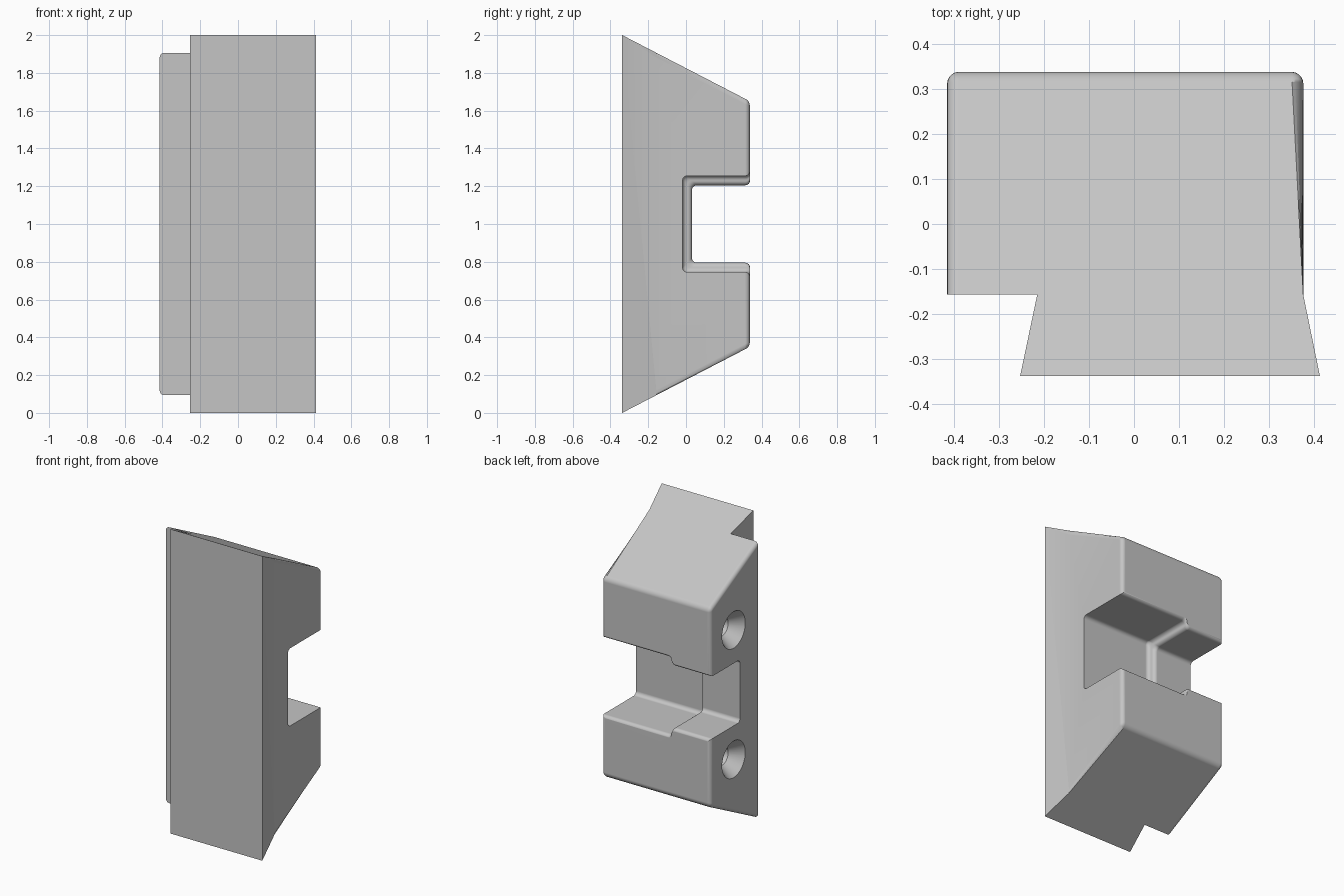
import bpy
import bmesh
from math import sin, cos, pi

cube = bpy.data.objects.get("Cube")
if cube:
    bpy.data.objects.remove(cube, do_unlink=True)

FRONT, STEP, BACK = -0.338, -0.157, 0.338
LEFT, RIGHT = 0.376, -0.415
SLOPE = 0.35 / (BACK - FRONT)
ROUND = 0.025

grey = bpy.data.materials.new("plain_grey")
grey.use_nodes = True
grey.diffuse_color = (0.56, 0.56, 0.56, 1)
grey.node_tree.nodes["Principled BSDF"].inputs["Base Color"].default_value = (0.56, 0.56, 0.56, 1)


def loft(name, sections, bevel_rule=None):
    """Skin a list of matching closed sections and cap both ends."""
    bm = bmesh.new()
    rings = [[bm.verts.new(p) for p in s] for s in sections]
    n = len(rings[0])
    for a, b in zip(rings, rings[1:]):
        for i in range(n):
            j = (i + 1) % n
            bm.faces.new((a[i], a[j], b[j], b[i]))
    bm.faces.new(rings[0])
    bm.faces.new(rings[-1])
    bmesh.ops.recalc_face_normals(bm, faces=bm.faces)
    if bevel_rule:
        edges = [e for e in bm.edges if bevel_rule(e)]
        bmesh.ops.bevel(bm, geom=edges, offset=ROUND, offset_type='OFFSET',
                        segments=5, profile=0.5, affect='EDGES')
    mesh = bpy.data.meshes.new(name)
    bm.to_mesh(mesh)
    bm.free()
    mesh.materials.append(grey)
    obj = bpy.data.objects.new(name, mesh)
    bpy.context.collection.objects.link(obj)
    return obj


def arc(cy, cz, r, start, end, steps=6):
    angles = [start + (end - start) * i / steps for i in range(steps + 1)]
    return [(cy + r * cos(a), cz + r * sin(a)) for a in angles]


# Body: plan outline with a flared front, sloped at both ends, rounded at the back
outline = [(-0.253, FRONT), (0.413, FRONT), (LEFT, STEP), (LEFT, BACK),
           (RIGHT, BACK), (RIGHT, STEP), (-0.215, STEP)]
body = loft("block_body",
            [[(x, y, (y - FRONT) * SLOPE) for x, y in outline],
             [(x, y, 2 - (y - FRONT) * SLOPE) for x, y in outline]],
            lambda e: max(v.co.y for v in e.verts) > 0.3)


# Notch: rounded slot open to the back, widening through a soft step
def notch_section(x, grow):
    h, floor, r = 0.205 + grow, 0.032 - grow, ROUND
    half = [(0.5, h + r)]
    half += arc(BACK - r + 0.001, h + r, r, 0, -pi / 2)
    half += arc(floor + r, h - r, r, pi / 2, pi)
    full = half + [(y, -z) for y, z in reversed(half)]
    return [(x, y, 1 + z) for y, z in full]


step_x, step_r = -0.13, 0.025
soft = [pi / 2 * i / 6 for i in range(7)]
stations = [(-0.6, 0)]
stations += [(step_x - step_r + step_r * sin(a), step_r * (1 - cos(a))) for a in soft]
stations += [(step_x + step_r * (1 - cos(a)), step_r * (1 + sin(a))) for a in soft[1:]]
stations += [(0.6, 2 * step_r)]
cutters = [loft("notch_cutter", [notch_section(x, g) for x, g in stations])]

# Countersunk blind holes on the right side
for z in (0.575, 1.425):
    rings = [(-0.55, 0.121), (RIGHT - 0.001, 0.121), (RIGHT + 0.082, 0.06), (-0.15, 0.06)]
    cutters.append(loft("screw_hole_cutter", [
        [(x, 0.098 + r * cos(a), z + r * sin(a))
         for a in (2 * pi * i / 40 for i in range(40))] for x, r in rings]))

# Cut everything, then drop the cutters
bpy.ops.object.select_all(action='DESELECT')
bpy.context.view_layer.objects.active = body
body.select_set(True)
for cutter in cutters:
    cutter.hide_render = True
    mod = body.modifiers.new("cut", 'BOOLEAN')
    mod.operation = 'DIFFERENCE'
    mod.solver = 'EXACT'
    mod.object = cutter
    bpy.ops.object.modifier_apply(modifier=mod.name)
    bpy.data.objects.remove(cutter, do_unlink=True)

bpy.ops.object.shade_smooth_by_angle(angle=pi / 7)
weighted = body.modifiers.new("even_shading", 'WEIGHTED_NORMAL')
weighted.keep_sharp = True
